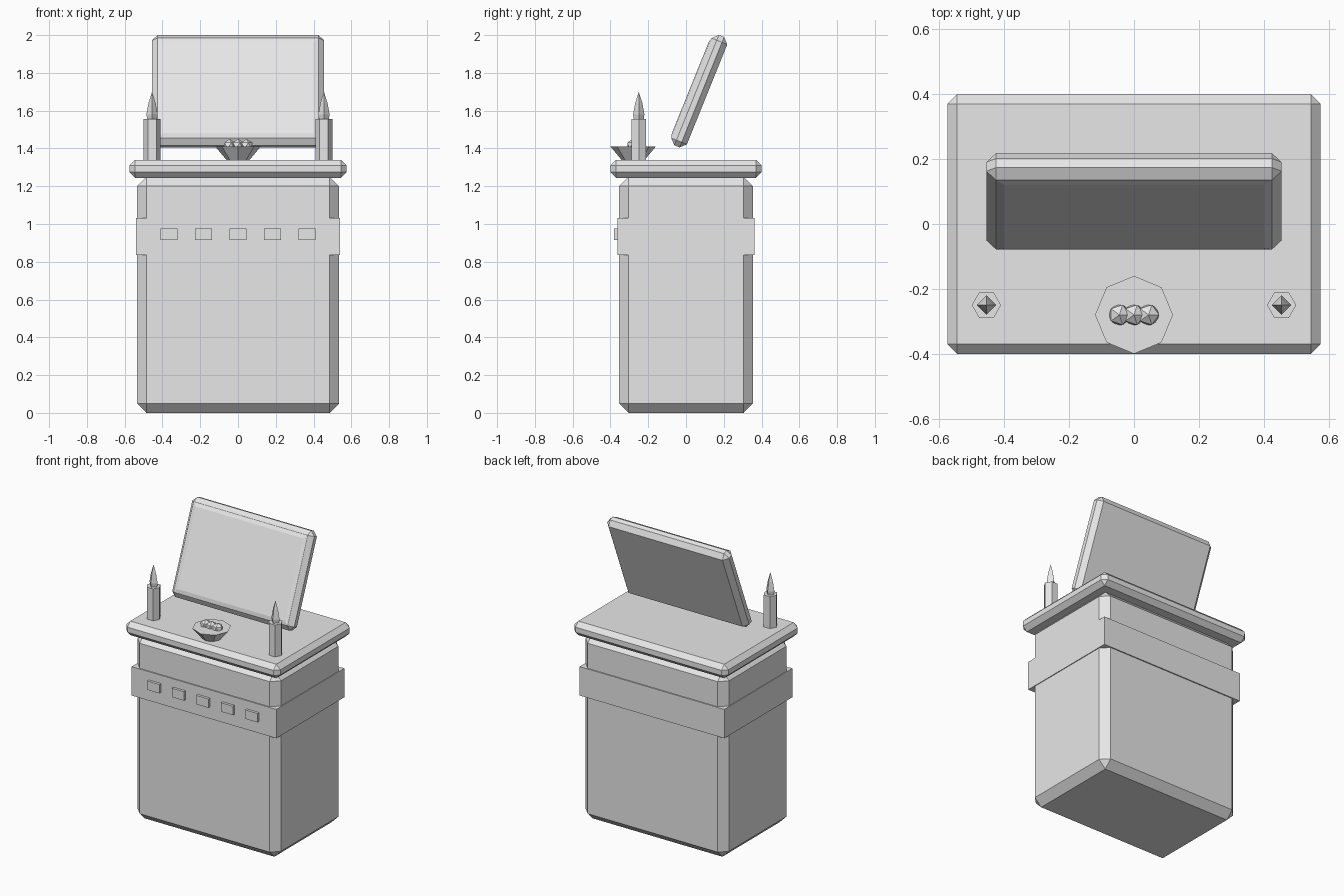
import bpy
import bmesh
import math
from mathutils import Matrix

old = bpy.data.objects.get("Cube")
if old:
    bpy.data.objects.remove(old, do_unlink=True)

grey = bpy.data.materials.new("plain_grey")
grey.use_nodes = True
grey.diffuse_color = (0.8, 0.8, 0.8, 1)
grey.node_tree.nodes["Principled BSDF"].inputs["Base Color"].default_value = (0.8, 0.8, 0.8, 1)


def finish(name, bm, loc=(0, 0, 0), tilt=0):
    """Turn a bmesh into a flat shaded object."""
    bmesh.ops.recalc_face_normals(bm, faces=bm.faces)
    mesh = bpy.data.meshes.new(name)
    bm.to_mesh(mesh)
    bm.free()
    mesh.materials.append(grey)
    ob = bpy.data.objects.new(name, mesh)
    ob.location = loc
    ob.rotation_euler.x = tilt
    bpy.context.collection.objects.link(ob)
    return ob


def box(name, size, loc, chamfer=0, tilt=0):
    bm = bmesh.new()
    bmesh.ops.create_cube(bm, size=1, matrix=Matrix.Diagonal((*size, 1)))
    if chamfer:
        bmesh.ops.bevel(bm, geom=bm.edges[:], offset=chamfer, segments=1,
                        affect='EDGES', profile=0.5)
    return finish(name, bm, loc, tilt)


def lathe(name, profile, sides, loc):
    """Stack of polygon rings given as (radius, height)."""
    bm = bmesh.new()
    rings = []
    for r, z in profile:
        n = sides if r else 1
        rings.append([bm.verts.new((r * math.cos(math.tau * i / sides),
                                    r * math.sin(math.tau * i / sides), z))
                      for i in range(n)])
    for a, b in zip(rings, rings[1:]):
        for i in range(sides):
            j = (i + 1) % sides
            if len(b) == 1:
                bm.faces.new((a[i], a[j], b[0]))
            else:
                bm.faces.new((a[i], a[j], b[j], b[i]))
    for ring in (rings[0], rings[-1]):
        if len(ring) > 1:
            bm.faces.new(ring)
    return finish(name, bm, loc)


# Cabinet, band and table top
box("cabinet_body", (1.07, 0.71, 1.25), (0, 0, 0.625), 0.05)
box("cabinet_band", (1.08, 0.725, 0.195), (0, 0, 0.933))
box("table_top", (1.15, 0.8, 0.095), (0, 0, 1.292), 0.03)

# Row of raised tiles on the band
for i in range(5):
    box(f"band_tile_{i + 1}", (0.09, 0.04, 0.06), ((i - 2) * 0.183, -0.36, 0.945))

# Leaning panel with a shallow raised face
lean = -math.radians(22)
panel_at = (0, 0.07, 1.703)
box("panel_frame", (0.91, 0.09, 0.63), panel_at, 0.03, lean)
bm = bmesh.new()
rim = [[bm.verts.new((sx * w, y, sz * h))
        for sx, sz in ((-1, -1), (1, -1), (1, 1), (-1, 1))]
       for w, h, y in ((0.425, 0.285, -0.0445), (0.4, 0.26, -0.051))]
for i in range(4):
    j = (i + 1) % 4
    bm.faces.new((rim[0][i], rim[0][j], rim[1][j], rim[1][i]))
bm.faces.new(rim[1])
bm.faces.new(rim[0][::-1])
finish("panel_face", bm, panel_at, lean)

# Candles with flames
for side, x in (("right", -0.455), ("left", 0.455)):
    lathe(f"{side}_candle", [(0.045, 0), (0.045, 0.215)], 6, (x, -0.25, 1.34))
    lathe(f"{side}_flame", [(0.026, 0), (0.03, 0.025), (0.019, 0.085), (0, 0.145)],
          4, (x, -0.25, 1.555))

# Bowl with three pieces of fruit
lathe("bowl", [(0.06, 0), (0.12, 0.072)], 8, (0, -0.28, 1.338))
for i in (-1, 0, 1):
    bm = bmesh.new()
    bmesh.ops.create_icosphere(bm, subdivisions=1, radius=0.036)
    finish(f"fruit_{i + 2}", bm, (i * 0.045, -0.28, 1.415))
